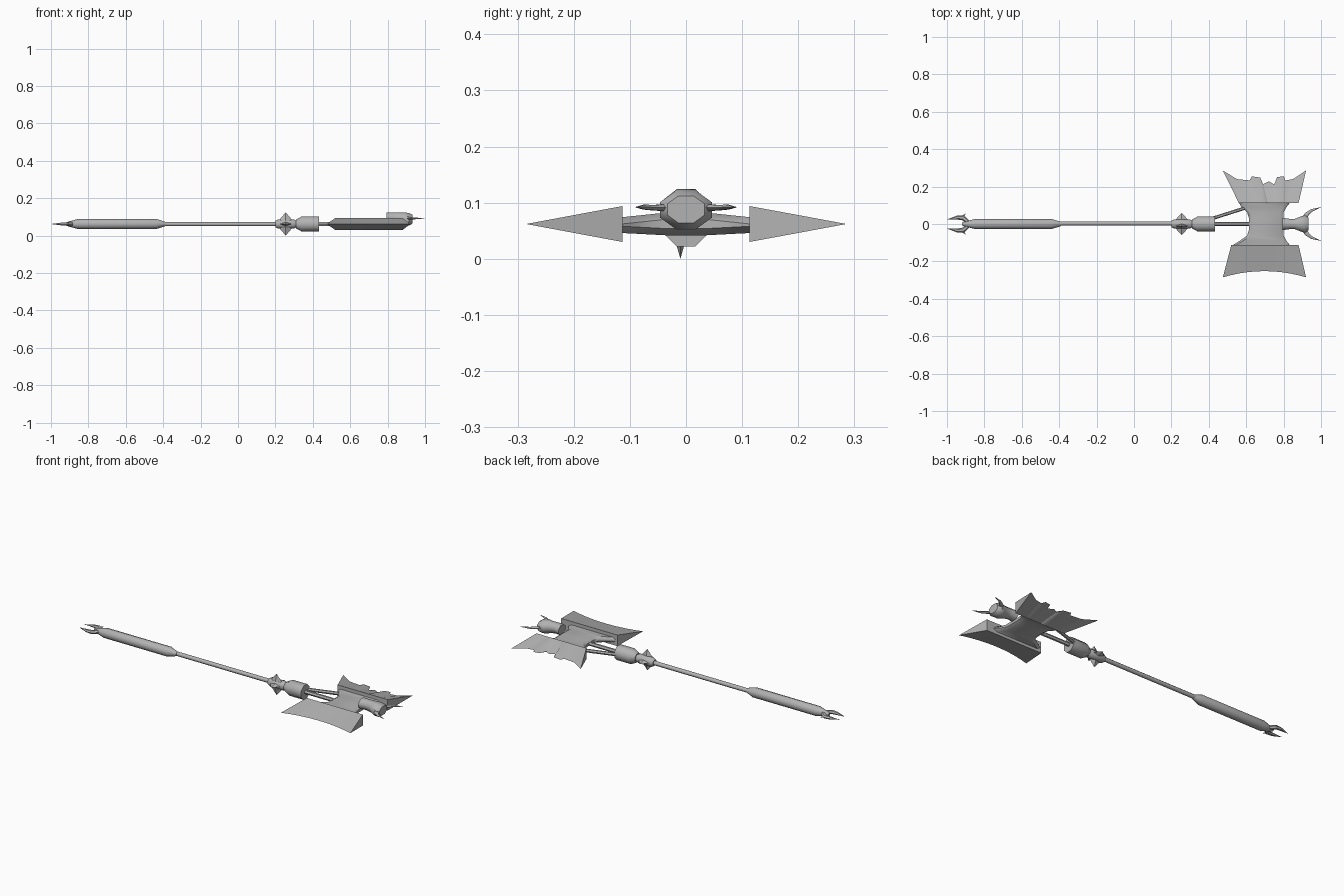
import bpy, math
from mathutils import Vector

cube = bpy.data.objects.get("Cube")
if cube:
    bpy.data.objects.remove(cube)

steel = bpy.data.materials.new("grey steel")
steel.use_nodes = True
GREY = (0.45, 0.45, 0.45, 1)
steel.diffuse_color = GREY
steel.node_tree.nodes["Principled BSDF"].inputs["Base Color"].default_value = GREY
Z = 0.062  # height of the weapon's axis


def finish(name, verts, faces, angle=35):
    mesh = bpy.data.meshes.new(name)
    mesh.from_pydata(verts, [], faces)
    mesh.materials.append(steel)
    ob = bpy.data.objects.new(name, mesh)
    bpy.context.collection.objects.link(ob)
    bpy.ops.object.select_all(action='DESELECT')
    bpy.context.view_layer.objects.active = ob
    ob.select_set(True)
    bpy.ops.object.mode_set(mode='EDIT')
    bpy.ops.mesh.select_all(action='SELECT')
    bpy.ops.mesh.normals_make_consistent(inside=False)
    bpy.ops.object.mode_set(mode='OBJECT')
    bpy.ops.object.shade_smooth_by_angle(angle=math.radians(angle))
    return ob


def loft(name, rings, angle=35):
    n = len(rings[0])
    faces = [(i*n + j, i*n + (j+1) % n, (i+1)*n + (j+1) % n, (i+1)*n + j)
             for i in range(len(rings) - 1) for j in range(n)]
    last = (len(rings) - 1) * n
    faces += [tuple(range(n)), tuple(range(last, last + n))]
    return finish(name, [p for r in rings for p in r], faces, angle)


def tube(name, profile, sides=8, y=0.0, angle=50):
    """Rings along x: (x, half width, half height, centre height)."""
    rings = []
    for x, ry, rz, zc in profile:
        turn = [(k + 0.5) * math.tau / sides for k in range(sides)]
        rings.append([(x, y + ry*math.cos(a), zc + rz*math.sin(a)) for a in turn])
    return loft(name, rings, angle)


def sweep(name, path, sides=6):
    """Tapered horn or rod in the flat plane: (x, y, half width, half height, z)."""
    rings = []
    for i, (x, y, w, h, z) in enumerate(path):
        a, b = path[max(i-1, 0)], path[min(i+1, len(path)-1)]
        d = Vector((b[0]-a[0], b[1]-a[1])).normalized()
        turn = [k * math.tau / sides for k in range(sides)]
        rings.append([(x - d.y*w*math.cos(t), y + d.x*w*math.cos(t), z + h*math.sin(t))
                      for t in turn])
    return loft(name, rings, 50)


def round_tube(name, profile, sides=8, y=0.0):
    return tube(name, [(x, r, r, Z) for x, r in profile], sides, y)


# Handle
round_tube("grip", [(-.92, .008), (-.9, .015), (-.85, .028), (-.44, .028), (-.39, .012)], 10)
round_tube("shaft", [(-.41, .012), (.24, .012)], 8, .003)

# Collars between handle and head
round_tube("spiked_collar", [(.2, .018), (.215, .026), (.3, .026), (.315, .018)], 8)
round_tube("head_collar", [(.31, .026), (.34, .043), (.432, .043)], 8)
for label, dy, dz in (("top", 0, 1), ("bottom", 0, -1), ("left", 1, 0), ("right", -1, 0)):
    off = -.01 if dz else 0
    base = [(.255 + ex, off + dz*e + dy*.02, Z + dy*e + dz*.02)
            for ex, e in ((-.036, 0), (0, -.012), (.036, 0), (0, .012))]
    tip = (.255, off + dy*.06, Z + dz*.062)
    finish("collar_spike_" + label, base + [tip],
           [(0, 1, 2, 3)] + [(i, (i+1) % 4, 4) for i in range(4)])

# Rods joining the collar to the head
sweep("straight_rod", [(.42, .001, .011, .011, Z), (.64, .001, .011, .011, Z)])
sweep("slanted_rod", [(.41, .027, .009, .01, Z), (.63, .097, .009, .01, Z)])

# Head block, flaring out to the blades
sections = [(-.115, .525, .835), (-.09, .565, .815), (-.062, .605, .8), (-.03, .615, .798),
            (.03, .615, .798), (.062, .605, .8), (.09, .575, .815), (.115, .56, .835)]
rings = []
for y, x0, x1 in sections:
    t = abs(y) / .115
    lo, hi, c = .04 + .006*t, .086 - .012*t, .018
    rings.append([(x0, y, lo + .012), (x0 + c, y, lo), (x1 - c, y, lo), (x1, y, lo + .012),
                  (x1, y, hi - .012), (x1 - c, y, hi), (x0 + c, y, hi), (x0, y, hi - .012)])
loft("head_block", rings, 50)


def blade(name, side, x0, edge):
    """Wedge from a thick inner wall to a sharp outer edge."""
    n = len(edge)
    verts = []
    for h in (.032, -.032):
        for i in range(n):
            t = (edge[i][0] - edge[0][0]) / (edge[-1][0] - edge[0][0])
            verts.append((x0 + (.88 - x0)*t, side*.113, Z + h))
    verts += [(x, side*y, Z) for x, y in edge]
    faces = [tuple(range(n)) + tuple(range(2*n - 1, n - 1, -1)),
             (0, n, 2*n), (n - 1, 2*n - 1, 3*n - 1)]
    for i in range(n - 1):
        faces += [(i, i+1, 2*n+i+1, 2*n+i), (n+i, n+i+1, 2*n+i+1, 2*n+i)]
    return finish(name, verts, faces, 30)


# Whole blade with a hollow edge, and a chipped blade opposite
steps = [i/10 for i in range(11)]
blade("whole_blade", -1, .52, [(.475 + .445*t, .252 + .033*abs(2*t - 1)**2) for t in steps])
blade("chipped_blade", 1, .56,
      [(.475, .286), (.55, .24), (.618, .233), (.63, .255), (.675, .248), (.69, .212),
       (.72, .228), (.75, .212), (.765, .25), (.8, .256), (.81, .233), (.85, .24), (.92, .286)])

# Crown piece at the head's end with a pair of horns
tube("crown", [(.795, .036, .03, .095), (.83, .03, .03, .096), (.86, .03, .033, .093),
               (.89, .043, .039, .088), (.915, .05, .036, .087), (.932, .036, .026, .088)], 8)
for label, s in (("left", 1), ("right", -1)):
    sweep("crown_horn_" + label,
          [(.91, s*.03, .014, .007, .091), (.925, s*.053, .011, .006, .091),
           (.95, s*.073, .007, .005, .092), (1.0, s*.09, .0005, .0005, .092)])

# Claw at the butt end
for label, s in (("left", 1), ("right", -1)):
    sweep("butt_claw_" + label,
          [(-.885, s*.008, .01, .012, Z), (-.915, s*.034, .014, .01, Z),
           (-.945, s*.034, .011, .008, Z), (-1.0, s*.024, .0005, .0005, Z)])
    sweep("butt_barb_" + label,
          [(-.93, s*.032, .009, .007, Z), (-.898, s*.055, .0005, .0005, Z)])
